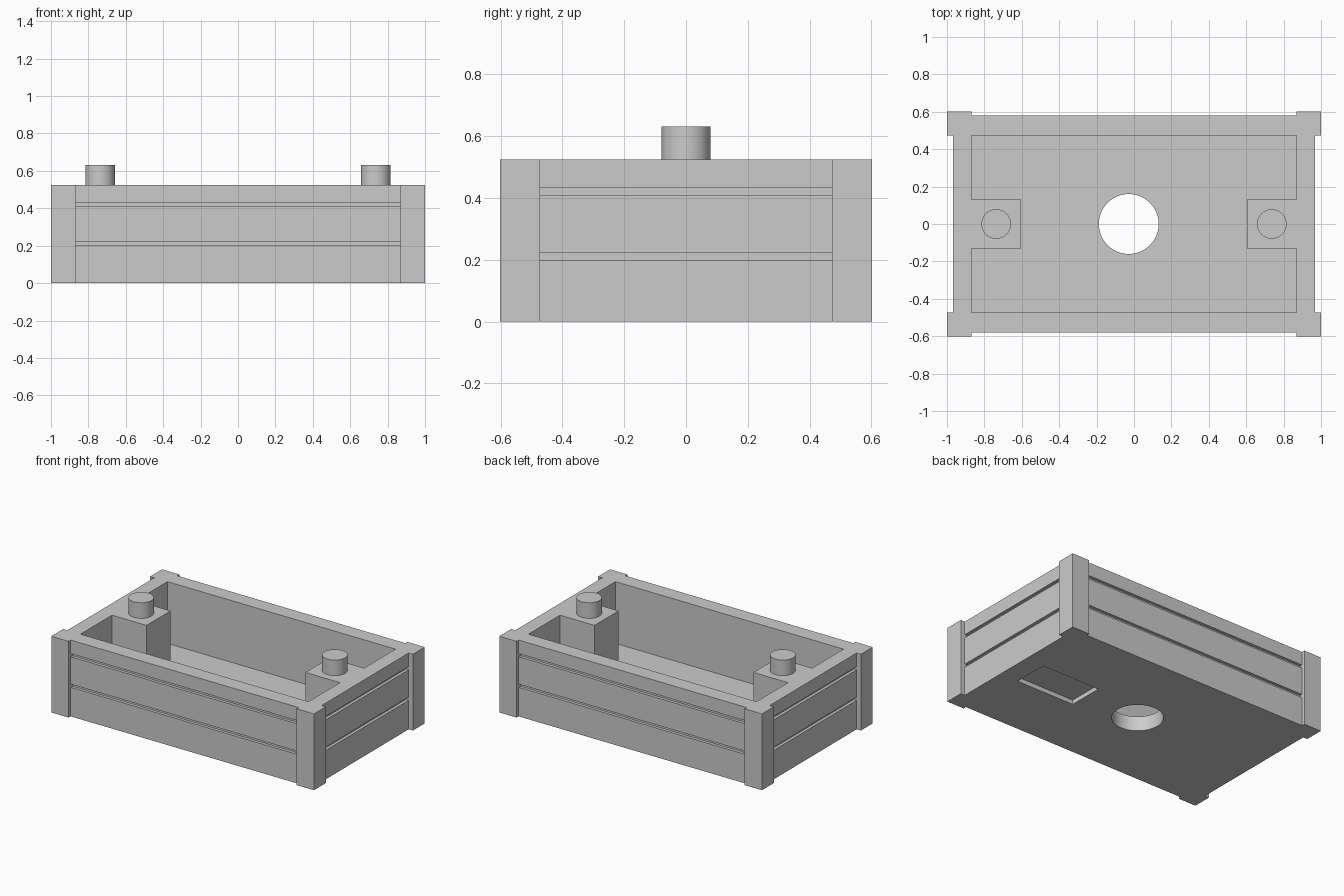
import bpy

if "Cube" in bpy.data.objects:
    bpy.data.objects.remove(bpy.data.objects["Cube"], do_unlink=True)

grey = bpy.data.materials.new("plain grey")
grey.use_nodes = True
grey.diffuse_color = (0.6, 0.6, 0.6, 1)
grey.node_tree.nodes["Principled BSDF"].inputs["Base Color"].default_value = (0.6, 0.6, 0.6, 1)


def finish(name):
    obj = bpy.context.object
    obj.name = name
    obj.data.materials.append(grey)
    return obj


def box(name, low, high):
    """Box between two opposite corners."""
    centre = [(a + b) / 2 for a, b in zip(low, high)]
    bpy.ops.mesh.primitive_cube_add(size=1, location=centre)
    obj = finish(name)
    obj.scale = [b - a for a, b in zip(low, high)]
    bpy.ops.object.transform_apply(location=False, rotation=False, scale=True)
    return obj


def cylinder(name, radius, x, z0, z1):
    bpy.ops.mesh.primitive_cylinder_add(vertices=64, radius=radius, depth=z1 - z0,
                                        location=(x, 0, (z0 + z1) / 2))
    obj = finish(name)
    bpy.ops.object.shade_smooth_by_angle()
    return obj


def cut(target, cutter):
    mod = target.modifiers.new("cut", "BOOLEAN")
    mod.operation = "DIFFERENCE"
    mod.solver = "EXACT"
    mod.object = cutter
    bpy.context.view_layer.objects.active = target
    bpy.ops.object.modifier_apply(modifier=mod.name)
    bpy.data.objects.remove(cutter, do_unlink=True)


TOP, FLOOR = 0.525, 0.1
OUT_X, OUT_Y = 0.968, 0.58      # wall outside
IN_X, IN_Y = 0.868, 0.473       # cavity
END_X, END_Y = 1.0, 0.602       # corner posts
GROOVE = 0.02

# Open tray with floor hole and shallow recess underneath
tray = box("tray", (-OUT_X, -OUT_Y, 0), (OUT_X, OUT_Y, TOP))
cut(tray, box("cavity", (-IN_X, -IN_Y, FLOOR), (IN_X, IN_Y, 1)))
cut(tray, cylinder("floor_hole", 0.16, -0.028, -0.1, 0.3))
cut(tray, box("under_recess", (0.385, -0.13, -0.1), (0.83, 0.115, 0.03)))

# Plank grooves on all four walls
for z in (0.2, 0.41):
    for s in (-1, 1):
        ys = sorted((s * (OUT_Y - GROOVE), s * 0.7))
        cut(tray, box("groove", (-0.9, ys[0], z), (0.9, ys[1], z + 0.022)))
        xs = sorted((s * (OUT_X - GROOVE), s * 1.1))
        cut(tray, box("groove", (xs[0], -0.5, z), (xs[1], 0.5, z + 0.022)))

for sx, side in ((-1, "right"), (1, "left")):
    # Corner posts
    xs = sorted((sx * IN_X, sx * END_X))
    for sy, end in ((-1, "front"), (1, "back")):
        ys = sorted((sy * IN_Y, sy * END_Y))
        box(f"{end}_{side}_post", (xs[0], ys[0], 0), (xs[1], ys[1], TOP))
    # Inner block and its peg
    xs = sorted((sx * 0.605, sx * IN_X))
    box(f"{side}_block", (xs[0], -0.131, FLOOR), (xs[1], 0.131, TOP))
    cylinder(f"{side}_peg", 0.079, sx * 0.737, TOP, 0.632)
